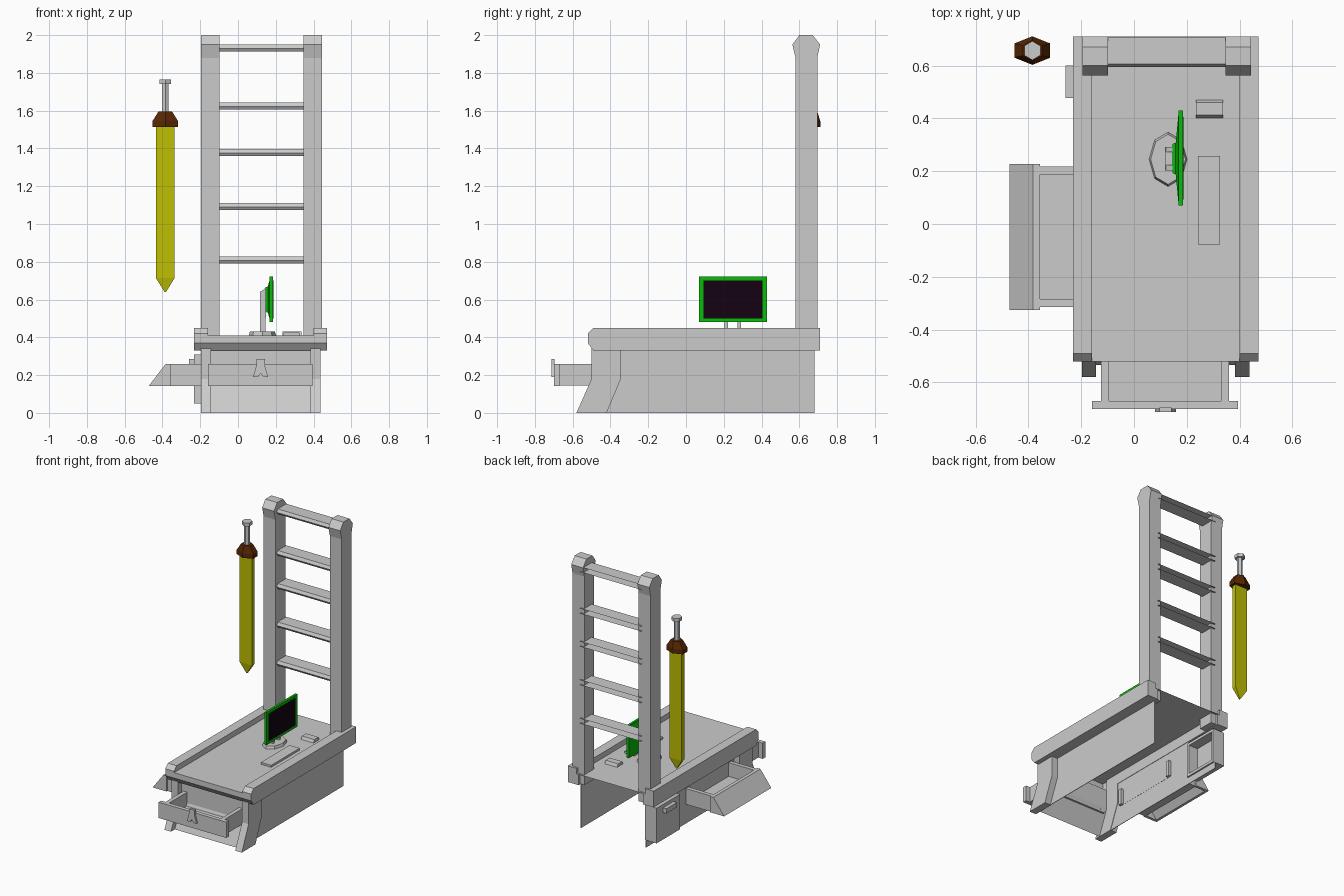
import bpy, bmesh, math

def material(name, rgb):
    m = bpy.data.materials.new(name)
    m.diffuse_color = (*rgb, 1)
    return m

GREEN = material("green", (0.002, 0.5, 0.002))
BLACK = material("dark_screen", (0.007, 0.001, 0.006))
YELLOW = material("yellow", (0.52, 0.52, 0.001))
BROWN = material("brown", (0.10, 0.02, 0.001))

def finish(name, bm, mat=None):
    bmesh.ops.recalc_face_normals(bm, faces=bm.faces[:])
    me = bpy.data.meshes.new(name)
    bm.to_mesh(me)
    bm.free()
    ob = bpy.data.objects.new(name, me)
    bpy.context.collection.objects.link(ob)
    if mat:
        me.materials.append(mat)
    return ob

def prism(name, pts, axis, a, b, closed=True, mat=None):
    """Extrude a profile along an axis: x takes (y,z), y takes (x,z), z takes (x,y)."""
    put = {'x': lambda p, d: (d, p[0], p[1]),
           'y': lambda p, d: (p[0], d, p[1]),
           'z': lambda p, d: (p[0], p[1], d)}[axis]
    bm = bmesh.new()
    r0 = [bm.verts.new(put(p, a)) for p in pts]
    r1 = [bm.verts.new(put(p, b)) for p in pts]
    n = len(pts)
    for i in range(n if closed else n - 1):
        j = (i + 1) % n
        bm.faces.new((r0[i], r0[j], r1[j], r1[i]))
    if closed:
        bm.faces.new(r0)
        bm.faces.new(r1)
    return finish(name, bm, mat)

def boxes(name, items, mat=None):
    """Several boxes (x0,x1,y0,y1,z0,z1) in one object."""
    bm = bmesh.new()
    for x0, x1, y0, y1, z0, z1 in items:
        vs = bmesh.ops.create_cube(bm, size=1)['verts']
        for v in vs:
            v.co = (x1 if v.co.x > 0 else x0, y1 if v.co.y > 0 else y0,
                    z1 if v.co.z > 0 else z0)
    return finish(name, bm, mat)

def stack(name, centre, rings, sides, mat=None, turn=0.0):
    """Loft of polygon rings (rx, ry, z)."""
    bm = bmesh.new()
    loops = []
    for rx, ry, z in rings:
        angs = [turn + math.tau * i / sides for i in range(sides)]
        loops.append([bm.verts.new((centre[0] + rx * math.cos(t),
                                    centre[1] + ry * math.sin(t), z)) for t in angs])
    for p, q in zip(loops, loops[1:]):
        for i in range(sides):
            j = (i + 1) % sides
            bm.faces.new((p[i], p[j], q[j], q[i]))
    bm.faces.new(loops[0])
    bm.faces.new(loops[-1])
    return finish(name, bm, mat)

# Desk top: open sheet with a rolled front lip, plus raised side rails
prism("desk_top", [(0.71, 0.41), (-0.52, 0.41), (-0.52, 0.37), (-0.49, 0.33), (-0.46, 0.33)],
      'x', -0.16, 0.40, closed=False)
rail = [(0.71, 0.33), (0.71, 0.45), (-0.49, 0.45), (-0.52, 0.42), (-0.52, 0.37), (-0.49, 0.33)]
prism("left_rail", rail, 'x', -0.232, -0.16)
prism("right_rail", rail, 'x', 0.40, 0.472)
# Inner ledges under the desk top beside the rails
boxes("left_ledge", [(-0.16, -0.143, -0.46, 0.71, 0.33, 0.408)])
boxes("right_ledge", [(0.383, 0.40, -0.46, 0.71, 0.33, 0.408)])

# Body: slanted front legs, front panel and inset side walls; back and bottom open
leg = [(-0.58, 0), (-0.50, 0.18), (-0.50, 0.34), (-0.345, 0.34), (-0.345, 0.18), (-0.42, 0)]
prism("left_leg", leg, 'x', -0.197, -0.143)
prism("right_leg", leg, 'x', 0.383, 0.437)
prism("front_panel", [(-0.535, 0), (-0.46, 0.18), (-0.46, 0.33)], 'x', -0.145, 0.385, closed=False)
wall = [(-0.42, 0), (-0.345, 0.18), (-0.345, 0.34)]
prism("left_wall", wall + [(0.40, 0.34), (0.40, 0.05), (0.68, 0.05), (0.68, 0)],
      'x', -0.150, -0.146)
prism("right_wall", wall + [(0.68, 0.34), (0.68, 0)], 'x', 0.385, 0.389)

# Closed hollow drawer at the left rear, with its handle
boxes("rear_drawer", [(-0.232, -0.21, 0.40, 0.675, 0.05, 0.31),
                      (-0.21, -0.135, 0.40, 0.42, 0.05, 0.31),
                      (-0.21, -0.135, 0.655, 0.675, 0.05, 0.31),
                      (-0.21, -0.135, 0.42, 0.655, 0.05, 0.07),
                      (-0.21, -0.135, 0.42, 0.655, 0.29, 0.31)])
boxes("rear_drawer_handle", [(-0.26, -0.232, 0.477, 0.60, 0.25, 0.285)])

# Open front drawer
boxes("front_drawer", [(-0.125, -0.095, -0.68, -0.46, 0.145, 0.26),
                       (0.33, 0.36, -0.68, -0.46, 0.145, 0.26),
                       (-0.095, 0.33, -0.68, -0.46, 0.145, 0.16)])
boxes("front_drawer_face", [(-0.16, 0.394, -0.70, -0.67, 0.143, 0.26)])
prism("front_drawer_handle",
      [(0.097, 0.285), (0.142, 0.285), (0.142, 0.25), (0.159, 0.19), (0.135, 0.19),
       (0.120, 0.21), (0.105, 0.19), (0.080, 0.19), (0.097, 0.25)], 'y', -0.713, -0.695)

# Open side drawer with a sloped face and triangular cheeks
boxes("side_drawer", [(-0.365, -0.125, -0.315, -0.285, 0.143, 0.26),
                      (-0.365, -0.125, 0.187, 0.217, 0.143, 0.26),
                      (-0.365, -0.145, -0.285, 0.187, 0.143, 0.158)])
prism("side_drawer_face", [(-0.472, 0.143), (-0.383, 0.26), (-0.357, 0.26), (-0.357, 0.25),
                           (-0.372, 0.25), (-0.453, 0.143)], 'y', -0.325, 0.227)
for side, y in (("front", -0.325), ("back", 0.207)):
    prism(f"side_drawer_{side}_cheek", [(-0.453, 0.143), (-0.372, 0.25), (-0.357, 0.25),
                                        (-0.357, 0.143)], 'y', y, y + 0.02)

# Ladder posts with flared caps
post = [(0.58, 0.335), (0.58, 1.88), (0.563, 1.95), (0.60, 2.0), (0.67, 2.0),
        (0.71, 1.95), (0.695, 1.88), (0.695, 0.335)]
for side, x in (("left", -0.196), ("right", 0.347)):
    prism(side + "_ladder_post", post, 'x', x, x + 0.097)

# Rungs: channels open at the back, slightly proud of the posts
for i, z in enumerate((0.79, 1.075, 1.36, 1.605, 1.913)):
    prism(f"rung_{i + 1}", [(0.707, z + 0.037), (0.607, z + 0.037), (0.595, z + 0.016),
                            (0.605, z), (0.707, z)], 'x', -0.128, 0.374, closed=False)

# Monitor: frame, tapered back, screen
boxes("monitor_frame", [(0.168, 0.185, 0.07, 0.43, 0.48, 0.722)], GREEN)
bm = bmesh.new()
quads = []
for x, dy, dz in ((0.168, 0.165, 0.105), (0.158, 0.06, 0.07), (0.145, 0.055, 0.065)):
    quads.append([bm.verts.new((x, 0.248 + a * dy, 0.60 + b * dz))
                  for a, b in ((-1, -1), (1, -1), (1, 1), (-1, 1))])
for p, q in zip(quads, quads[1:]):
    for i in range(4):
        j = (i + 1) % 4
        bm.faces.new((p[i], p[j], q[j], q[i]))
bm.faces.new(quads[-1])
bm.faces.new(quads[0])
finish("monitor_back", bm, GREEN)
boxes("monitor_screen", [(0.183, 0.187, 0.092, 0.405, 0.50, 0.702)], BLACK)

# Monitor stand
stack("monitor_base", (0.129, 0.245), [(0.072, 0.103, 0.41), (0.066, 0.095, 0.43)], 8)
arm = [(0.117, 0.425), (0.117, 0.64), (0.145, 0.66), (0.145, 0.425)]
for i, y in enumerate((0.203, 0.272)):
    prism(f"stand_arm_{i + 1}", arm, 'y', y, y + 0.02)
boxes("stand_plate", [(0.117, 0.147, 0.203, 0.292, 0.50, 0.643)])

# Keyboard and mouse
boxes("keyboard", [(0.242, 0.326, -0.077, 0.257, 0.41, 0.425)])
prism("mouse", [(0.402, 0.41), (0.412, 0.432), (0.46, 0.432), (0.47, 0.41)], 'x', 0.235, 0.337)

# Sword: flat blade with a point, hexagonal guard, grip and pommel
C, T, R = (-0.385, 0.657), math.pi / 6, math.sqrt(2)
stack("blade", C, [(0.004 * R, 0.004 * R, 0.64), (0.05 * R, 0.017 * R, 0.715),
                   (0.05 * R, 0.017 * R, 1.515)], 4, YELLOW, math.pi / 4)
stack("guard", C, [(0.078, 0.054, 1.513), (0.078, 0.054, 1.545), (0.042, 0.038, 1.595)], 6, BROWN, T)
stack("grip", C, [(0.02, 0.02, 1.59), (0.02, 0.02, 1.745)], 6, None, T)
stack("pommel", C, [(0.035, 0.036, 1.74), (0.035, 0.036, 1.765)], 6, None, T)
